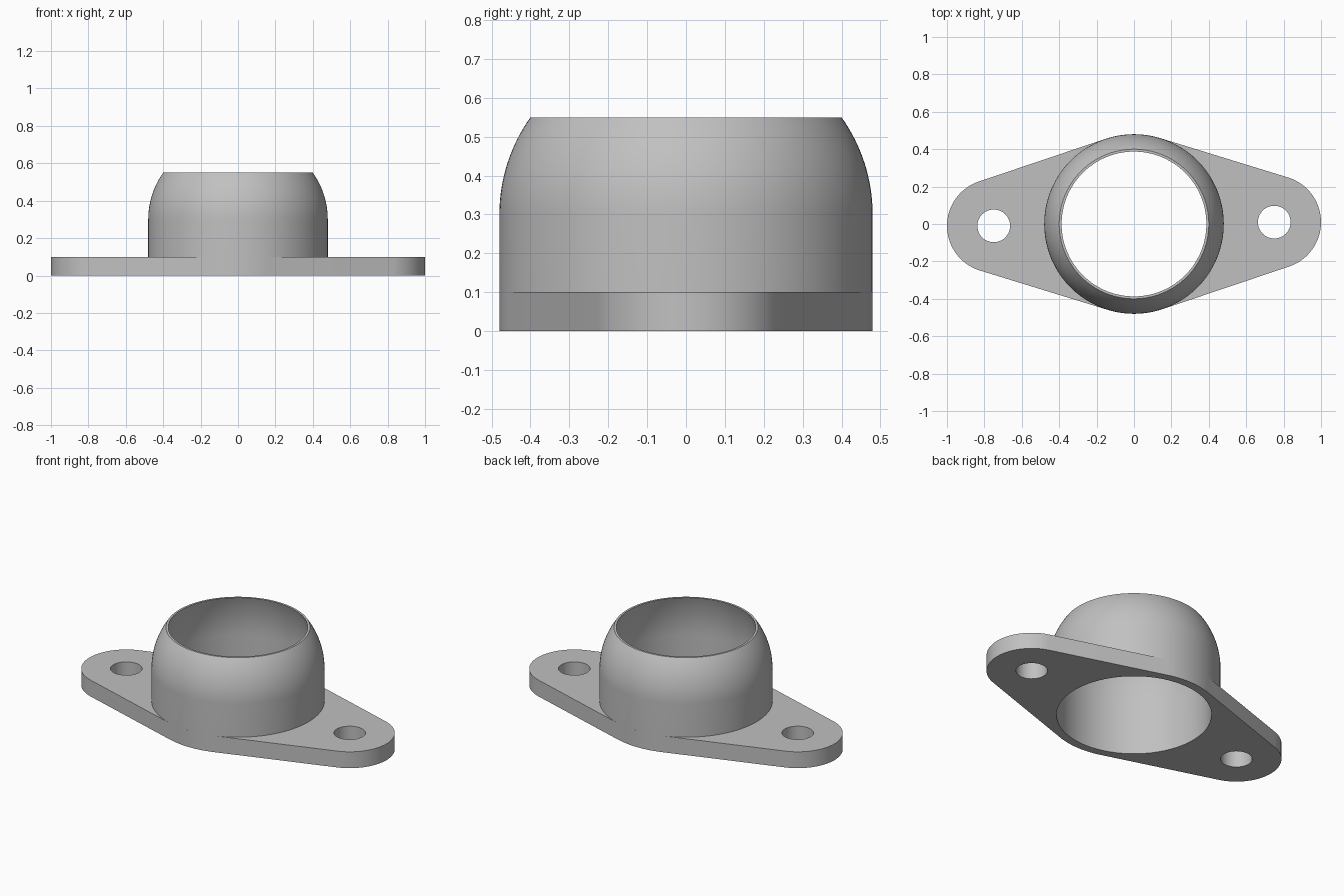
import bpy
import bmesh
from math import acos, asin, cos, sin, pi, radians
from mathutils import Matrix, Vector

if "Cube" in bpy.data.objects:
    bpy.data.objects.remove(bpy.data.objects["Cube"])

SEGMENTS = 128
PLATE_TOP, RIM_TOP, BEND_START = 0.1, 0.55, 0.3
COLLAR_R, BORE_R = 0.48, 0.43
RIM_OUTER, RIM_INNER = 0.4, 0.387
EAR_X, EAR_R, BOLT_R = 0.75, 0.25, 0.0875
TWIST = Matrix.Rotation(radians(0.75), 4, "Z")

grey = bpy.data.materials.new("plain grey")
grey.use_nodes = True
colour = (0.53, 0.53, 0.53, 1)
grey.diffuse_color = colour
grey.node_tree.nodes["Principled BSDF"].inputs["Base Color"].default_value = colour


def finish(bm, name):
    """Turn the mesh into a smooth object with sharp edges kept."""
    bmesh.ops.recalc_face_normals(bm, faces=bm.faces)
    mesh = bpy.data.meshes.new(name)
    bm.to_mesh(mesh)
    bm.free()
    mesh.materials.append(grey)
    obj = bpy.data.objects.new(name, mesh)
    bpy.context.collection.objects.link(obj)
    bpy.ops.object.select_all(action="DESELECT")
    obj.select_set(True)
    bpy.context.view_layer.objects.active = obj
    bpy.ops.object.shade_smooth_by_angle(angle=radians(30))
    return obj


def arc(cx, r, start, end, steps):
    return [Vector((cx + r * cos(start + (end - start) * i / steps),
                    r * sin(start + (end - start) * i / steps), 0))
            for i in range(steps + 1)]


def circle(cx, r, steps):
    return arc(cx, r, 0, 2 * pi, steps)[:-1]


def add_loop(bm, points):
    verts = [bm.verts.new(TWIST @ p) for p in points]
    return [bm.edges.new((a, b)) for a, b in zip(verts, verts[1:] + verts[:1])]


# Flange plate: two ears joined to the middle by tangent lines, with three holes
t = acos((COLLAR_R - EAR_R) / EAR_X)
outline = (arc(EAR_X, EAR_R, -t, t, 40) + arc(0, COLLAR_R, t, pi - t, 24)
           + arc(-EAR_X, EAR_R, pi - t, pi + t, 40)
           + arc(0, COLLAR_R, pi + t, 2 * pi - t, 24))
bm = bmesh.new()
edges = add_loop(bm, outline) + add_loop(bm, circle(0, BORE_R, SEGMENTS))
for side in (-1, 1):
    edges += add_loop(bm, circle(side * EAR_X, BOLT_R, 48))
bmesh.ops.triangle_fill(bm, edges=edges, use_beauty=True, normal=(0, 0, 1))
result = bmesh.ops.extrude_face_region(bm, geom=bm.faces[:])
top = [v for v in result["geom"] if isinstance(v, bmesh.types.BMVert)]
bmesh.ops.translate(bm, verts=top, vec=(0, 0, PLATE_TOP))
finish(bm, "flange_plate")


# Collar: straight wall that curves inward to a thin rim, hollow inside
def wall(base_r, rim_r, steps=16):
    """Straight wall followed by an arc tangent to it."""
    rise, inset = RIM_TOP - BEND_START, base_r - rim_r
    radius = (rise ** 2 + inset ** 2) / (2 * inset)
    sweep = asin(rise / radius)
    bend = [(base_r - radius * (1 - cos(sweep * i / steps)),
             BEND_START + radius * sin(sweep * i / steps))
            for i in range(steps + 1)]
    return [(base_r, PLATE_TOP)] + bend


profile = wall(COLLAR_R, RIM_OUTER) + wall(BORE_R, RIM_INNER)[::-1]
bm = bmesh.new()
verts = [bm.verts.new(TWIST @ Vector((r, 0, z))) for r, z in profile]
edges = [bm.edges.new(pair) for pair in zip(verts, verts[1:])]
bmesh.ops.spin(bm, geom=verts + edges, cent=(0, 0, 0), axis=(0, 0, 1),
               angle=2 * pi, steps=SEGMENTS, use_merge=False)
bmesh.ops.remove_doubles(bm, verts=bm.verts, dist=0.0001)
finish(bm, "collar")
